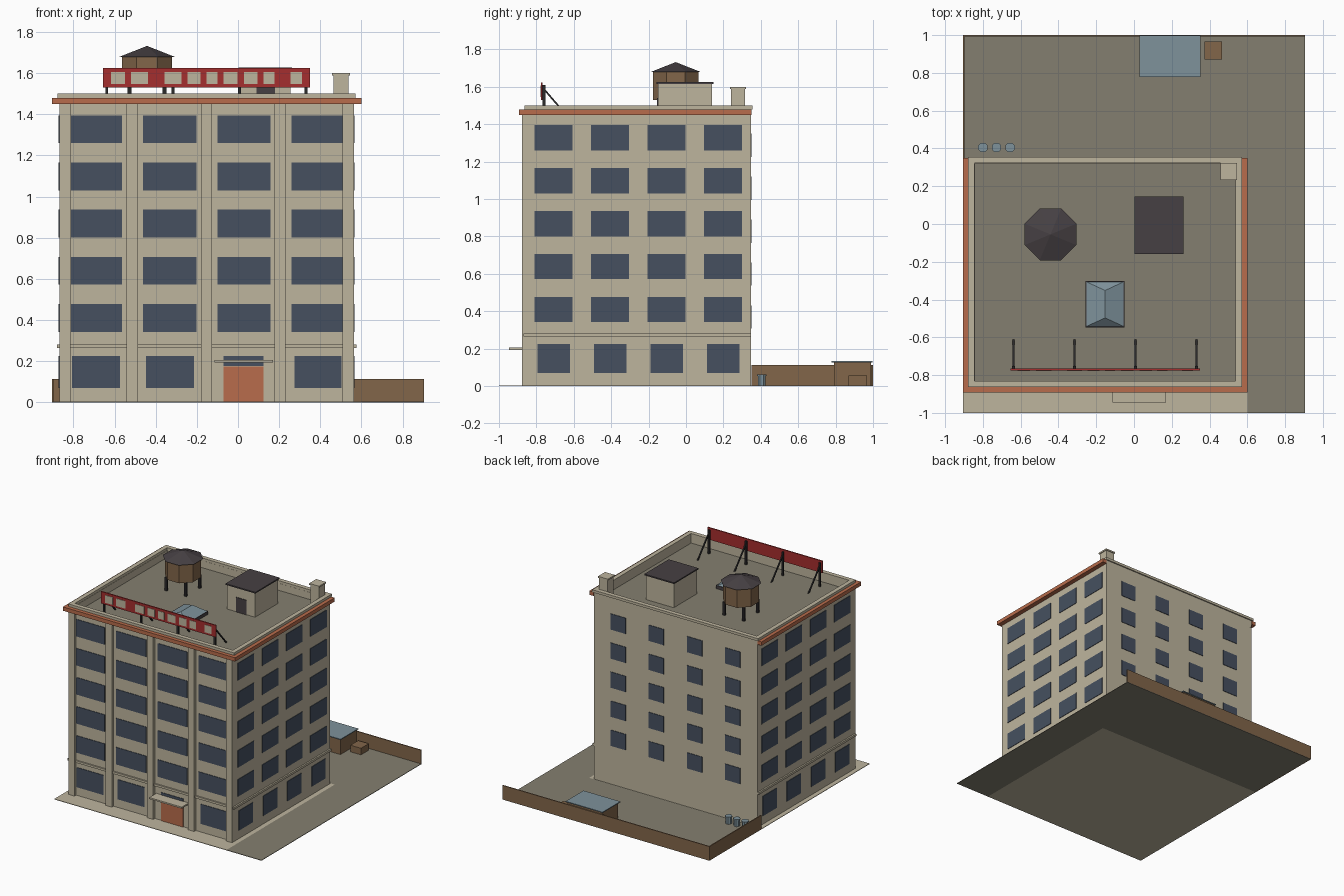
import bpy, bmesh, math
from mathutils import Vector, Matrix

if "Cube" in bpy.data.objects:
    bpy.data.objects.remove(bpy.data.objects["Cube"])


def material(name, r, g, b):
    lin = [((c / 255 + 0.055) / 1.055) ** 2.4 for c in (r, g, b)]
    m = bpy.data.materials.new(name)
    m.diffuse_color = (*lin, 1)
    m.use_nodes = True
    m.node_tree.nodes["Principled BSDF"].inputs["Base Color"].default_value = m.diffuse_color
    return m


STONE = material("stone", 190, 181, 158)
GLASS = material("dark_glass", 70, 80, 96)
TERRA = material("terracotta", 184, 108, 76)
RED = material("sign_red", 165, 46, 46)
WOOD = material("brown_wood", 130, 102, 74)
ROOF = material("charcoal", 70, 64, 67)
TIN = material("blue_grey", 126, 146, 155)
GROUND = material("olive_grey", 132, 127, 112)
IRON = material("black_iron", 42, 41, 42)


def finish(bm, name, mat):
    bmesh.ops.recalc_face_normals(bm, faces=bm.faces)
    me = bpy.data.meshes.new(name)
    bm.to_mesh(me)
    bm.free()
    me.materials.append(mat)
    ob = bpy.data.objects.new(name, me)
    bpy.context.collection.objects.link(ob)
    return ob


def boxes(name, mat, items):
    """One object from boxes given as (x0, x1, y0, y1, z0, z1)."""
    bm = bmesh.new()
    for x0, x1, y0, y1, z0, z1 in items:
        mtx = Matrix.Translation(((x0 + x1) / 2, (y0 + y1) / 2, (z0 + z1) / 2)) \
            @ Matrix.Diagonal((x1 - x0, y1 - y0, z1 - z0, 1))
        bmesh.ops.create_cube(bm, size=1, matrix=mtx)
    return finish(bm, name, mat)


def prism(name, mat, centre, z0, z1, r0, r1, sides=8):
    """Upright cone or cylinder with flat sides facing the axes."""
    bm = bmesh.new()
    mtx = Matrix.Translation((*centre, (z0 + z1) / 2)) @ Matrix.Rotation(math.pi / sides, 4, 'Z')
    bmesh.ops.create_cone(bm, cap_ends=True, segments=sides, radius1=r0, radius2=r1,
                          depth=z1 - z0, matrix=mtx)
    bmesh.ops.remove_doubles(bm, verts=bm.verts, dist=1e-5)
    return finish(bm, name, mat)


def ring(x0, x1, y0, y1, z0, z1, t):
    """Four boxes forming a rectangular frame of thickness t."""
    return [(x0, x1, y0, y0 + t, z0, z1), (x0, x1, y1 - t, y1, z0, z1),
            (x0, x0 + t, y0 + t, y1 - t, z0, z1), (x1 - t, x1, y0 + t, y1 - t, z0, z1)]


X0, X1, Y0, Y1 = -0.868, 0.563, -0.857, 0.347   # main walls
DECK, TOP = 1.42, 1.48
P = 0.004                                        # plate thickness

# Site: pavement under the building, yard around it
boxes("pavement", STONE, [(-0.905, 0.6, -1, 0.35, 0, 0.004)])
boxes("yard", GROUND, [(0.6, 0.905, -1, 0.35, 0, 0.004), (-0.905, 0.905, 0.35, 1, 0, 0.004)])
boxes("yard_wall", WOOD, [(-0.905, 0.905, 0.992, 1, 0, 0.112),
                          (-0.905, -0.897, 0.35, 0.992, 0, 0.112)])

# Building shell
boxes("building_body", STONE, [(X0, X1, Y0, Y1, 0, DECK)])
boxes("roof_deck", GROUND, [(X0 + 0.025, X1 - 0.025, Y0 + 0.025, Y1 - 0.025, DECK, DECK + 0.004)])
boxes("parapet", STONE, ring(X0, X1, Y0, Y1, DECK, TOP, 0.026))
boxes("parapet_cap", STONE, ring(-0.878, 0.571, -0.864, 0.356, TOP, 1.5, 0.034))
boxes("cornice", TERRA, [(-0.905, 0.6, -0.893, Y0, 1.45, TOP),
                         (-0.905, X0, Y0, 0.35, 1.45, TOP), (X1, 0.6, Y0, 0.35, 1.45, TOP)])
boxes("pilasters", STONE, [(x, x + 0.054, -0.878, Y0, 0, 1.45)
                           for x in (X0, -0.541, -0.18, 0.177, X1 - 0.054)])
boxes("belt_course", STONE, [(X0 - 0.012, X1 + 0.012, -0.868, Y0, 0.265, 0.282),
                             (X0 - 0.012, X0, Y0, Y1, 0.265, 0.282),
                             (X1, X1 + 0.012, Y0, Y1, 0.265, 0.282)])

# Windows
rows = [0.342 + 0.2295 * i for i in range(5)]
H = 0.135
bays = [(-0.811, -0.564), (-0.462, -0.201), (-0.099, 0.157), (0.259, 0.511)]
front = [(a, b, Y0 - P, Y0, z, z + H) for a, b in bays for z in rows]
front += [(a, b, Y0 - P, Y0, 0.07, 0.226)
          for a, b in ((-0.806, -0.574), (-0.448, -0.215), (0.274, 0.502))]
front.append((-0.07, 0.124, Y0 - P, Y0, 0.176, 0.226))
boxes("front_windows", GLASS, front)

side = []
for c in (-0.708, -0.406, -0.104, 0.198):
    for xa, xb in ((X0 - P, X0), (X1, X1 + P)):
        side += [(xa, xb, c - 0.101, c + 0.101, z, z + H) for z in rows]
        side.append((xa, xb, c - 0.087, c + 0.087, 0.07, 0.226))
boxes("side_windows", GLASS, side)
boxes("back_windows", GLASS, [(c - 0.066, c + 0.066, Y1, Y1 + P, z - 0.035, z + 0.09)
                              for c in (-0.652, -0.319, 0.015, 0.348) for z in rows])

# Entrance
boxes("entrance_door", TERRA, [(-0.07, 0.124, Y0 - 0.006, Y0, 0.004, 0.174)])
boxes("entrance_canopy", STONE, [(-0.114, 0.17, -0.945, Y0, 0.194, 0.206)])

# Stair penthouse
boxes("penthouse", STONE, [(0.01, 0.254, -0.15, 0.138, DECK, 1.616)])
boxes("penthouse_roof", ROOF, [(0.002, 0.262, -0.158, 0.146, 1.616, 1.626)])
boxes("penthouse_door", ROOF, [(0.09, 0.18, -0.154, -0.15, DECK, 1.54)])

# Chimney
boxes("chimney", STONE, [(0.464, 0.538, 0.24, 0.316, DECK, 1.588),
                         (0.458, 0.544, 0.234, 0.322, 1.588, 1.6)])

# Water tank
TC = (-0.442, -0.055)
k = 1 / math.cos(math.pi / 8)
prism("tank_body", WOOD, TC, 1.53, 1.68, 0.122 * k, 0.122 * k)
prism("tank_roof", ROOF, TC, 1.678, 1.732, 0.137 * k, 0)
boxes("tank_legs", IRON, [(TC[0] + sx * 0.085 - 0.009, TC[0] + sx * 0.085 + 0.009,
                           TC[1] + sy * 0.085 - 0.009, TC[1] + sy * 0.085 + 0.009, DECK, 1.53)
                          for sx in (-1, 1) for sy in (-1, 1)])

# Skylight: dark curb with a hipped glass top
boxes("skylight_curb", ROOF, [(-0.257, -0.05, -0.547, -0.301, DECK, 1.45)])
bm = bmesh.new()
base = [bm.verts.new(v) for v in ((-0.252, -0.542, 1.45), (-0.055, -0.542, 1.45),
                                  (-0.055, -0.306, 1.45), (-0.252, -0.306, 1.45))]
ra, rb = bm.verts.new((-0.153, -0.497, 1.49)), bm.verts.new((-0.153, -0.352, 1.49))
a, b, c, d = base
for f in ((a, b, ra), (b, c, rb, ra), (c, d, rb), (d, a, ra, rb), (d, c, b, a)):
    bm.faces.new(f)
finish(bm, "skylight_glass", TIN)

# Roof sign: board, blank panels, posts and braces
boxes("sign_board", RED, [(-0.655, 0.35, -0.776, -0.766, 1.53, 1.624)])
panels = [(-0.617, -0.55), (-0.52, -0.438), (-0.356, -0.274), (-0.245, -0.182), (-0.153, -0.1),
          (-0.07, -0.002), (0.03, 0.095), (0.123, 0.177), (0.254, 0.312)]
boxes("sign_panels", STONE, [(p, q, -0.779, -0.776, 1.546, 1.606) for p, q in panels])
posts = (-0.638, -0.315, 0.008, 0.331)
boxes("sign_posts", IRON, [(x - 0.007, x + 0.007, -0.766, -0.752, DECK, 1.61) for x in posts])
bm = bmesh.new()
for x in posts:
    p, q = Vector((x, -0.757, 1.585)), Vector((x, -0.615, DECK))
    rot = (q - p).to_track_quat('Z', 'Y').to_matrix().to_4x4()
    bmesh.ops.create_cube(bm, size=1, matrix=Matrix.Translation((p + q) / 2) @ rot
                          @ Matrix.Diagonal((0.009, 0.009, (q - p).length, 1)))
finish(bm, "sign_braces", IRON)

# Yard shed, crate and bins
boxes("shed", WOOD, [(0.04, 0.342, 0.79, 0.99, 0.004, 0.126)])
boxes("shed_roof", TIN, [(0.03, 0.352, 0.777, 0.998, 0.126, 0.133)])
boxes("crate", WOOD, [(0.373, 0.465, 0.87, 0.967, 0.004, 0.056)])
for i, x in enumerate((-0.8, -0.728, -0.656)):
    prism(f"bin_{i + 1}", TIN, (x, 0.405), 0.004, 0.055, 0.023, 0.023)
    prism(f"bin_lid_{i + 1}", TIN, (x, 0.405), 0.055, 0.062, 0.027, 0.027)
